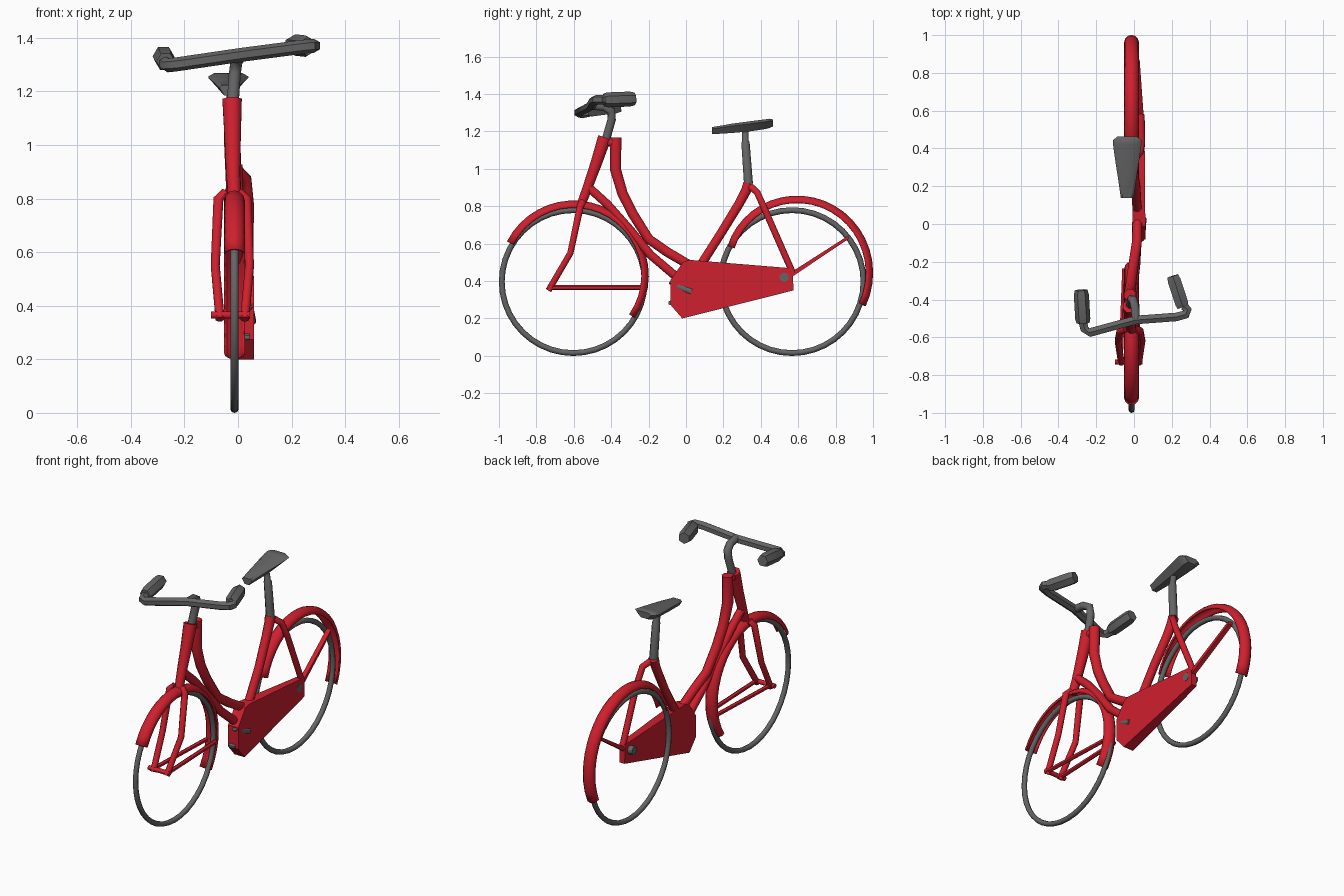
import bpy, bmesh, math
from mathutils import Vector

if "Cube" in bpy.data.objects:
    bpy.data.objects.remove(bpy.data.objects["Cube"])

CX = -0.013  # lateral centre of the wheels


def material(name, rgb):
    m = bpy.data.materials.new(name)
    m.diffuse_color = (*rgb, 1)
    m.use_nodes = True
    m.node_tree.nodes["Principled BSDF"].inputs["Base Color"].default_value = m.diffuse_color
    return m


RED = material("red paint", (0.62, 0.014, 0.026))
GREY = material("dark grey", (0.13, 0.13, 0.13))


def finish(name, bm, mat, angle=40):
    bmesh.ops.recalc_face_normals(bm, faces=bm.faces)
    me = bpy.data.meshes.new(name)
    bm.to_mesh(me)
    bm.free()
    me.materials.append(mat)
    ob = bpy.data.objects.new(name, me)
    bpy.context.collection.objects.link(ob)
    bpy.ops.object.select_all(action='DESELECT')
    ob.select_set(True)
    bpy.context.view_layer.objects.active = ob
    bpy.ops.object.shade_smooth_by_angle(angle=math.radians(angle))
    return ob


def skin(bm, rings, closed=False, wrap=True):
    n = len(rings[0])
    pairs = list(zip(rings, rings[1:])) + ([(rings[-1], rings[0])] if closed else [])
    for a, b in pairs:
        for i in range(n if wrap else n - 1):
            j = (i + 1) % n
            bm.faces.new((a[i], a[j], b[j], b[i]))


def tube(name, pts, r, mat=RED, sides=8):
    """Round tube along a polyline; r is one radius or one per point."""
    pts = [Vector(p) for p in pts]
    rs = r if isinstance(r, (list, tuple)) else [r] * len(pts)
    span = (pts[-1] - pts[0]).normalized()
    ref = min((Vector(v) for v in ((1, 0, 0), (0, 0, 1))), key=lambda v: abs(v.dot(span)))
    bm = bmesh.new()
    rings = []
    for i, p in enumerate(pts):
        t = (pts[min(i + 1, len(pts) - 1)] - pts[max(i - 1, 0)]).normalized()
        u = t.cross(ref).normalized()
        v = t.cross(u)
        rings.append([bm.verts.new(p + rs[i] * (u * math.cos(a) + v * math.sin(a)))
                      for a in (2 * math.pi * (k + 0.5) / sides for k in range(sides))])
    skin(bm, rings)
    bm.faces.new(rings[0])
    bm.faces.new(rings[-1])
    return finish(name, bm, mat, 50)


def ring(name, y, z, major, minor, mat):
    bm = bmesh.new()
    rings = []
    for k in range(40):
        a = 2 * math.pi * k / 40
        d = Vector((0, math.cos(a), math.sin(a)))
        rings.append([bm.verts.new(Vector((CX, y, z)) + d * (major + minor * math.cos(t))
                                   + Vector((minor * math.sin(t), 0, 0)))
                      for t in (2 * math.pi * j / 8 for j in range(8))])
    skin(bm, rings, closed=True)
    return finish(name, bm, mat, 60)


def fender(name, y, z, a0, a1, r0, r1, half=0.036, h=0.036, segs=22):
    """Arched sheet swept from angle a0 to a1, base radius r0 to r1."""
    bm = bmesh.new()
    rings = []
    for k in range(segs + 1):
        f = k / segs
        a = math.radians(a0 + (a1 - a0) * f)
        d = Vector((0, math.cos(a), math.sin(a)))
        rings.append([bm.verts.new(Vector((CX + half * math.cos(t), y, z))
                                   + d * (r0 + (r1 - r0) * f + h * math.sin(t)))
                      for t in (math.pi * j / 6 for j in range(7))])
    skin(bm, rings, wrap=False)
    ob = finish(name, bm, RED, 50)
    mod = ob.modifiers.new("thickness", 'SOLIDIFY')
    mod.thickness = 0.006
    mod.offset = 0
    return ob


def loft(name, rings_co, mat, angle=30):
    bm = bmesh.new()
    rings = [[bm.verts.new(c) for c in ring_co] for ring_co in rings_co]
    skin(bm, rings)
    bm.faces.new(rings[0])
    bm.faces.new(rings[-1])
    return finish(name, bm, mat, angle)


# wheels
for name, y in (("front", -0.603), ("rear", 0.567)):
    ring(name + "_tyre", y, 0.397, 0.382, 0.0155, GREY)

# fenders
fender("front_fender", -0.6, 0.43, -35, 153, 0.362, 0.362)
fender("rear_fender", 0.58, 0.458, -27, 160, 0.388, 0.342)

# frame tubes
tube("head_tube", [(-0.022, -0.435, 1.168), (-0.02, -0.48, 1.03), (-0.018, -0.53, 0.89),
                   (CX, -0.56, 0.81)], [0.039, 0.033, 0.028, 0.026])
tube("upper_frame_tube", [(-0.022, -0.375, 1.168), (-0.022, -0.378, 1.0), (-0.018, -0.34, 0.87),
                          (-0.012, -0.285, 0.76), (0.0, -0.2, 0.625), (0.015, -0.1, 0.555),
                          (0.018, 0.02, 0.485)], [0.033, 0.032, 0.03, 0.029, 0.028, 0.028, 0.027])
tube("lower_frame_tube", [(-0.018, -0.53, 0.91), (-0.012, -0.42, 0.81), (0, -0.3, 0.675),
                          (0.012, -0.19, 0.54), (0.015, -0.06, 0.43), (0.018, 0.02, 0.38)], 0.025)
tube("head_lug", [(-0.022, -0.45, 1.143), (-0.022, -0.365, 1.143)], 0.027)
tube("seat_tube", [(-0.012, 0.335, 0.92), (-0.01, 0.322, 0.885), (-0.005, 0.285, 0.815),
                   (0.01, 0.19, 0.66), (0.018, 0.05, 0.44)], [0.032, 0.029, 0.027, 0.026, 0.026])

# paired front parts: fork legs and fender stays
for side, s in (("right", 1), ("left", -1)):
    def X(d):
        return CX - 0.008 + s * d
    tube(side + "_fork_leg", [(X(0.025), -0.555, 0.82), (X(0.052), -0.565, 0.8),
                              (X(0.064), -0.618, 0.55), (X(0.046), -0.735, 0.35)],
         [0.02, 0.02, 0.018, 0.018])
    tube(side + "_front_stay", [(X(0.05), -0.735, 0.365), (X(0.03), -0.235, 0.365)], 0.013, sides=6)
tube("front_axle", [(-0.1, -0.73, 0.365), (0.045, -0.73, 0.365)], 0.014)

# rear stays on the chain side
tube("seat_stay", [(0.0, 0.345, 0.905), (0.032, 0.38, 0.875), (0.042, 0.425, 0.775),
                   (0.038, 0.572, 0.44)], [0.02, 0.019, 0.019, 0.019])
loft("rear_fender_stay", [[(x0, y, z - t), (x1, y, z - t), (x1, y, z + t), (x0, y, z + t)]
                          for x0, x1, y, z, t in ((0.025, 0.052, 0.56, 0.432, 0.014),
                                                  (0.0, 0.03, 0.87, 0.635, 0.009))], RED)

# chain case: side outline with left and right faces
outline = [(-0.083, 0.406), (-0.013, 0.505), (0.02, 0.513), (0.57, 0.468),
           (0.575, 0.35), (-0.02, 0.2), (-0.083, 0.273)]
loft("chain_case", [[(0.06 - 0.008 * max(y, 0), y, z) for y, z in outline],
                    [(-0.01 + 0.05 * max(y, 0), y, z) for y, z in outline]], RED)

# rear hub, almost flush with the case
tube("rear_hub", [(CX, 0.525, 0.42), (0.0575, 0.525, 0.42)], 0.026, GREY)

# crank
tube("crank_arm", [(0.036, -0.082, 0.4), (0.042, -0.04, 0.37), (0.047, 0.03, 0.343)],
     [0.018, 0.021, 0.021], GREY)
tube("crank_peg", [(0.0, -0.083, 0.283), (0.042, -0.083, 0.283)], 0.013, GREY, 6)

# seat and post
tube("seat_post", [(-0.012, 0.334, 0.92), (-0.018, 0.318, 1.14), (-0.02, 0.318, 1.15),
                   (-0.03, 0.316, 1.215)], [0.026, 0.024, 0.019, 0.019], GREY)
stations = [(0.138, 0.034, 1.223, 1.185), (0.25, 0.05, 1.242, 1.192), (0.34, 0.064, 1.254, 1.2),
            (0.42, 0.075, 1.264, 1.212), (0.445, 0.075, 1.268, 1.218), (0.464, 0.05, 1.264, 1.226)]
loft("seat", [[(-0.036 + w * fx, y, zb + (zt - zb) * fz)
               for fx, fz in ((-1, 0.75), (-0.7, 1), (0.7, 1), (1, 0.75), (0.45, 0), (-0.45, 0))]
              for y, w, zt, zb in stations], GREY, 40)

# stem, handlebar and grips
tube("stem", [(-0.02, -0.43, 1.15), (-0.012, -0.397, 1.265), (-0.006, -0.4, 1.31),
              (0.005, -0.44, 1.332), (0.01, -0.505, 1.338)], 0.024, GREY)
tube("handlebar", [(-0.272, -0.515, 1.305), (-0.262, -0.555, 1.297), (-0.235, -0.575, 1.3),
                   (0.01, -0.508, 1.336), (0.225, -0.492, 1.364), (0.275, -0.478, 1.37),
                   (0.284, -0.455, 1.37), (0.265, -0.435, 1.37)], 0.026, GREY, 6)
for side, a, b in (("right", (0.259, -0.44, 1.368), (0.205, -0.275, 1.374)),
                   ("left", (-0.27, -0.525, 1.312), (-0.28, -0.35, 1.335))):
    a, b = Vector(a), Vector(b)
    tube(side + "_grip", [a, a.lerp(b, 0.12), a.lerp(b, 0.85), b],
         [0.034, 0.04, 0.04, 0.034], GREY, 6)
